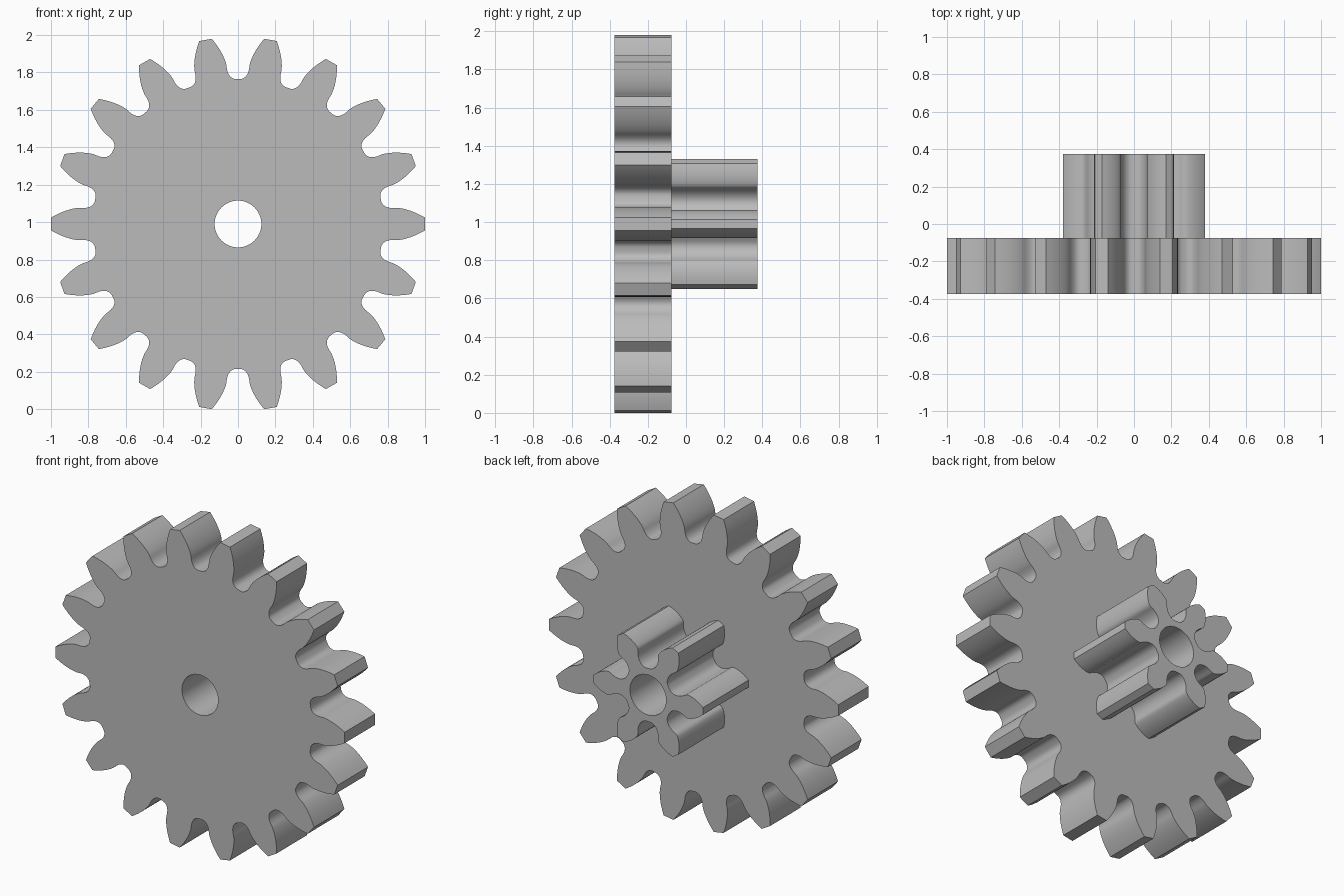
import bpy
import bmesh
import math

cube = bpy.data.objects.get("Cube")
if cube:
    bpy.data.objects.remove(cube)

CENTRE_Z = 0.99
BORE = 0.125
PRESSURE = math.radians(20)

grey = bpy.data.materials.new("plain grey")
grey.use_nodes = True
grey.diffuse_color = (0.5, 0.5, 0.5, 1)
grey.node_tree.nodes["Principled BSDF"].inputs["Base Color"].default_value = grey.diffuse_color


def rack_half_width(h, m, rho):
    """Half width of the rounded rack cutter at depth h below its pitch line."""
    tip = 1.25 * m
    straight = math.pi * m / 4 - h * math.tan(PRESSURE)
    corner_h = tip - rho
    corner_x = (math.pi * m / 4 - corner_h * math.tan(PRESSURE)
                - rho / math.cos(PRESSURE))
    if h > corner_h + rho * math.sin(PRESSURE):
        return corner_x + math.sqrt(max(0, rho ** 2 - (h - corner_h) ** 2))
    return straight


def gap_half_angle(r, teeth, m):
    """Angle swept clear by the rolling rack at radius r."""
    pitch = teeth * m / 2
    limit = math.acos(min(1, (pitch - 1.25 * m) / r))
    best = 0
    for i in range(-400, 401):
        a = limit * i / 400
        w = rack_half_width(pitch - r * math.cos(a), m, 0.3 * m)
        best = max(best, a - (r * math.sin(a) - w) / pitch)
    return best


def gear_outline(teeth, m, steps=22):
    """Points of a whole gear, with one tooth pointing along +x."""
    root, tip = (teeth / 2 - 1.25) * m, (teeth / 2 + 1) * m
    flank = []
    for i in range(steps + 1):
        r = root + (tip - root) * (i / steps) ** 1.6
        flank.append((r, math.pi / teeth - gap_half_angle(r, teeth, m)))
    tooth = [(r, -a) for r, a in flank] + [(r, a) for r, a in reversed(flank)]
    return [(r * math.cos(a + k * math.tau / teeth),
             r * math.sin(a + k * math.tau / teeth))
            for k in range(teeth) for r, a in tooth]


def make_gear(name, teeth, m, y0, y1):
    bm = bmesh.new()
    bore = [(BORE * math.cos(k * math.tau / 64), BORE * math.sin(k * math.tau / 64))
            for k in range(64)]
    edges = []
    for loop in (gear_outline(teeth, m), bore):
        vs = [bm.verts.new((x, y0, CENTRE_Z + z)) for x, z in loop]
        edges += [bm.edges.new((vs[i - 1], vs[i])) for i in range(len(vs))]
    # Fill between outline and bore, then extrude to thickness
    bmesh.ops.triangle_fill(bm, edges=edges, use_beauty=True, normal=(0, -1, 0))
    ext = bmesh.ops.extrude_face_region(bm, geom=bm.faces[:], use_keep_orig=True)
    moved = [v for v in ext["geom"] if isinstance(v, bmesh.types.BMVert)]
    bmesh.ops.translate(bm, verts=moved, vec=(0, y1 - y0, 0))
    bmesh.ops.recalc_face_normals(bm, faces=bm.faces[:])
    mesh = bpy.data.meshes.new(name)
    bm.to_mesh(mesh)
    bm.free()
    mesh.materials.append(grey)
    obj = bpy.data.objects.new(name, mesh)
    bpy.context.collection.objects.link(obj)
    bpy.ops.object.select_all(action="DESELECT")
    obj.select_set(True)
    bpy.context.view_layer.objects.active = obj
    bpy.ops.object.shade_smooth_by_angle(angle=math.radians(30))
    return obj


# Large toothed wheel at the front, small pinion behind it
make_gear("large_gear", 18, 0.1, -0.375, -0.075)
make_gear("small_pinion", 6, 0.095, -0.075, 0.375)
